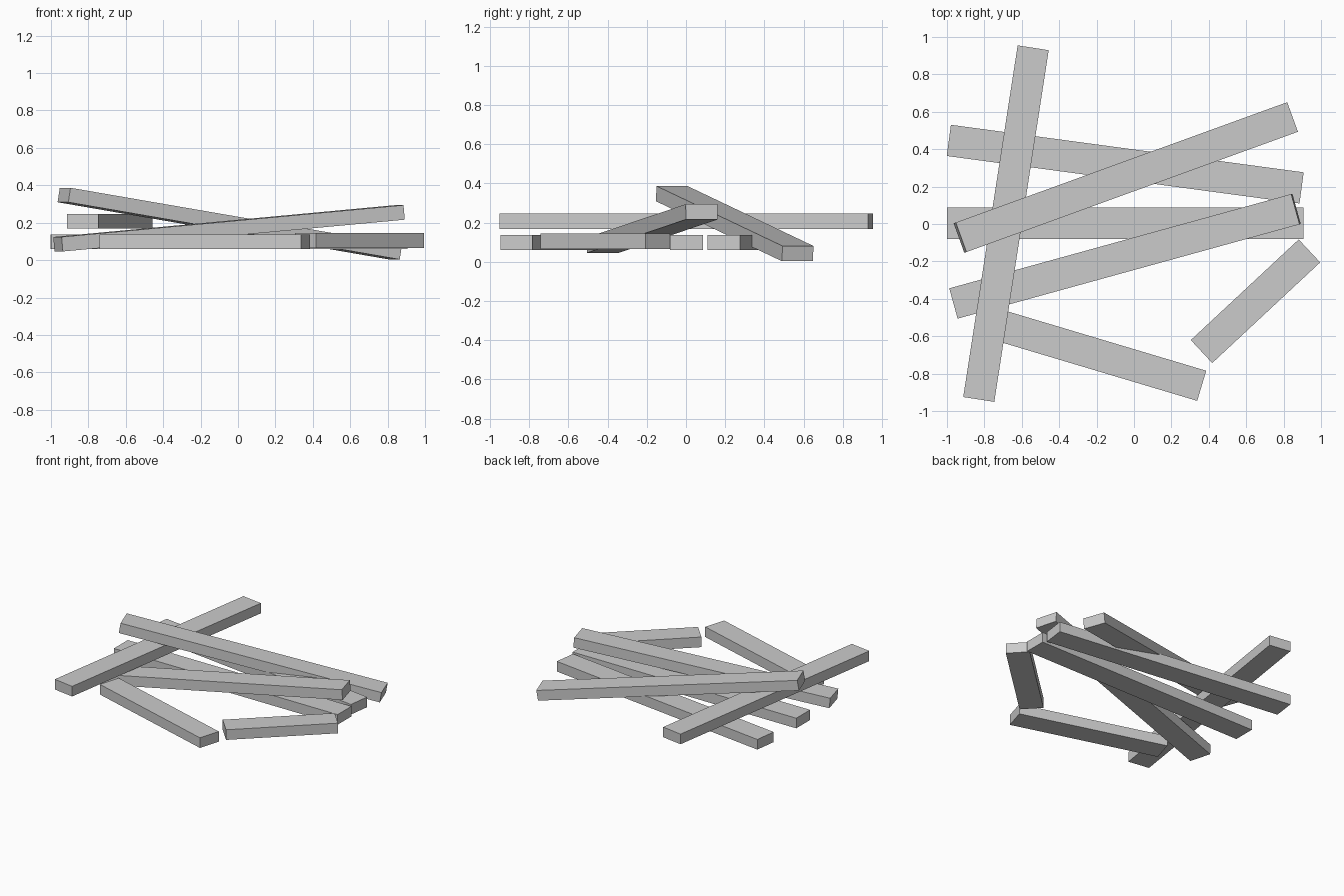
import bpy
from mathutils import Vector, Matrix

if "Cube" in bpy.data.objects:
    bpy.data.objects.remove(bpy.data.objects["Cube"])

WIDTH, THICK = 0.168, 0.078


def plank(name, start, end):
    """Box beam running between two end-face centres, width kept level."""
    a, b = Vector(start), Vector(end)
    along = (b - a).normalized()
    side = Vector((0, 0, 1)).cross(along).normalized()
    up = along.cross(side)
    rot = Matrix((along, side, up)).transposed().to_4x4()
    bpy.ops.mesh.primitive_cube_add(size=1)
    ob = bpy.context.object
    ob.name = name
    size = Matrix.Diagonal(((b - a).length, WIDTH, THICK, 1))
    ob.data.transform(rot @ size)
    ob.location = (a + b) / 2
    return ob


# flat lower planks
plank("middle_plank", (-1.0, 0.003, 0.099), (0.905, 0.003, 0.099))
plank("back_plank", (-0.99, 0.447, 0.099), (0.896, 0.193, 0.099))

# plank lying across the others
plank("cross_plank", (-0.83, -0.938, 0.207), (-0.539, 0.942, 0.207))

# leaning planks
plank("long_leaning_plank", (-0.93, -0.073, 0.348), (0.842, 0.57, 0.042))
plank("front_leaning_plank", (-0.962, -0.424, 0.085), (0.866, 0.08, 0.255))

# two pieces of the broken plank
plank("broken_plank_long", (-0.716, -0.543, 0.099), (0.362, -0.865, 0.099))
plank("broken_plank_short", (0.361, -0.682, 0.105), (0.938, -0.144, 0.105))
